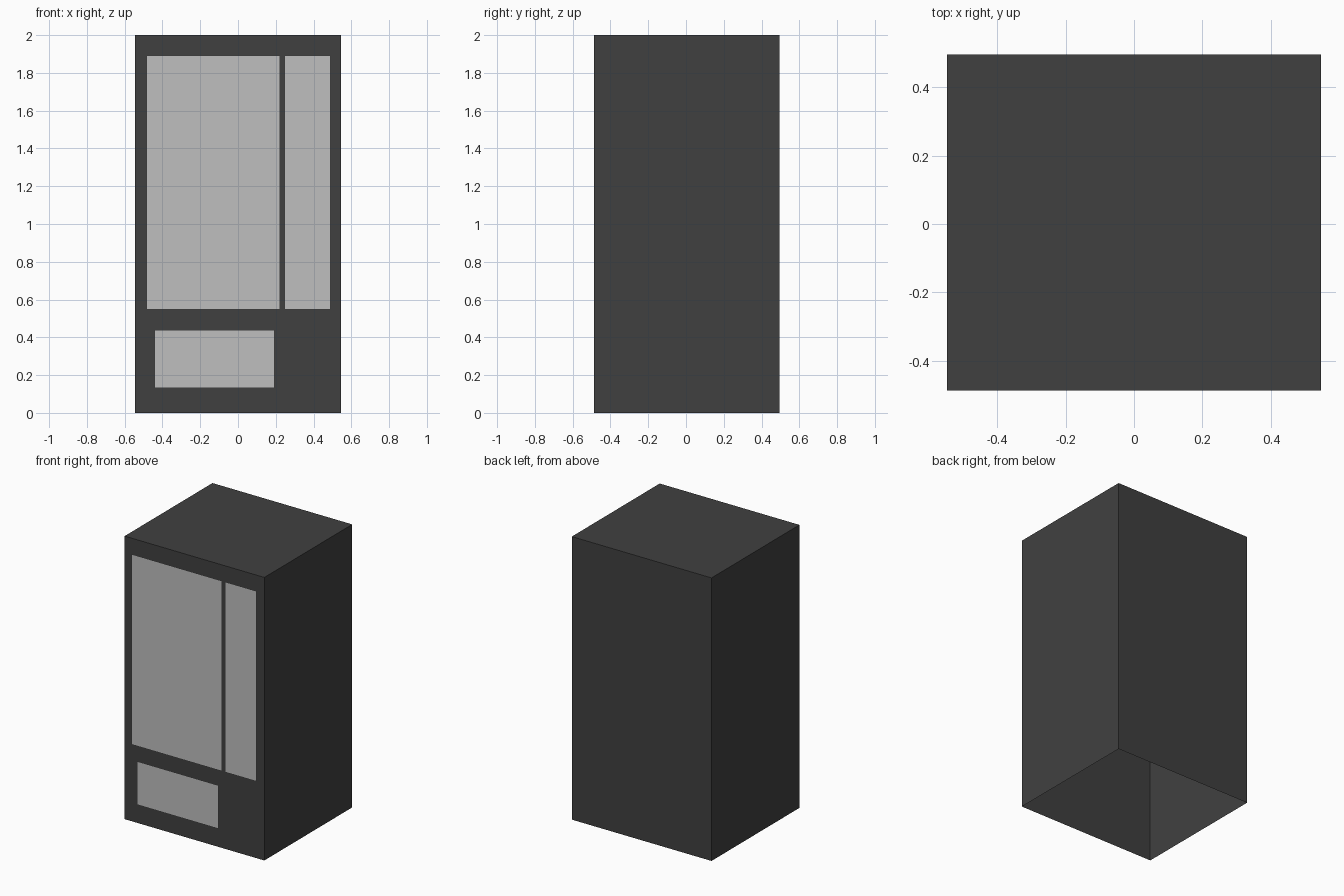
import bpy
import bmesh
from mathutils import Matrix, Vector

cube = bpy.data.objects.get("Cube")
if cube:
    bpy.data.objects.remove(cube, do_unlink=True)

WIDTH, HEIGHT = 1.092, 2.0
FRONT, BACK = -0.486, 0.495
PANEL_Y = -0.495


def make_material(name, value):
    mat = bpy.data.materials.new(name)
    mat.use_nodes = True
    colour = (value, value, value, 1)
    mat.diffuse_color = colour
    mat.node_tree.nodes["Principled BSDF"].inputs["Base Color"].default_value = colour
    return mat


def make_object(name, bm, mat):
    mesh = bpy.data.meshes.new(name)
    bm.to_mesh(mesh)
    bm.free()
    mesh.materials.append(mat)
    obj = bpy.data.objects.new(name, mesh)
    bpy.context.collection.objects.link(obj)
    return obj


dark_grey = make_material("dark_grey", 0.051)
light_grey = make_material("light_grey", 0.522)

# Cabinet shell, open underneath
bm = bmesh.new()
place = Matrix.Translation((0, (FRONT + BACK) / 2, HEIGHT / 2))
size = Matrix.Diagonal((WIDTH, BACK - FRONT, HEIGHT, 1))
bmesh.ops.create_cube(bm, size=1, matrix=place @ size)
underside = [f for f in bm.faces if f.normal.z < -0.5]
bmesh.ops.delete(bm, geom=underside, context="FACES")
make_object("cabinet", bm, dark_grey)


# Flat panels just in front of the cabinet
def front_panel(name, x0, x1, z0, z1):
    bm = bmesh.new()
    corners = [(x0, z0), (x1, z0), (x1, z1), (x0, z1)]
    bm.faces.new([bm.verts.new(Vector((x, PANEL_Y, z))) for x, z in corners])
    bm.normal_update()
    return make_object(name, bm, light_grey)


front_panel("display_window", -0.485, 0.222, 0.547, 1.892)
front_panel("control_panel", 0.246, 0.49, 0.547, 1.892)
front_panel("collection_hatch", -0.442, 0.194, 0.133, 0.44)
